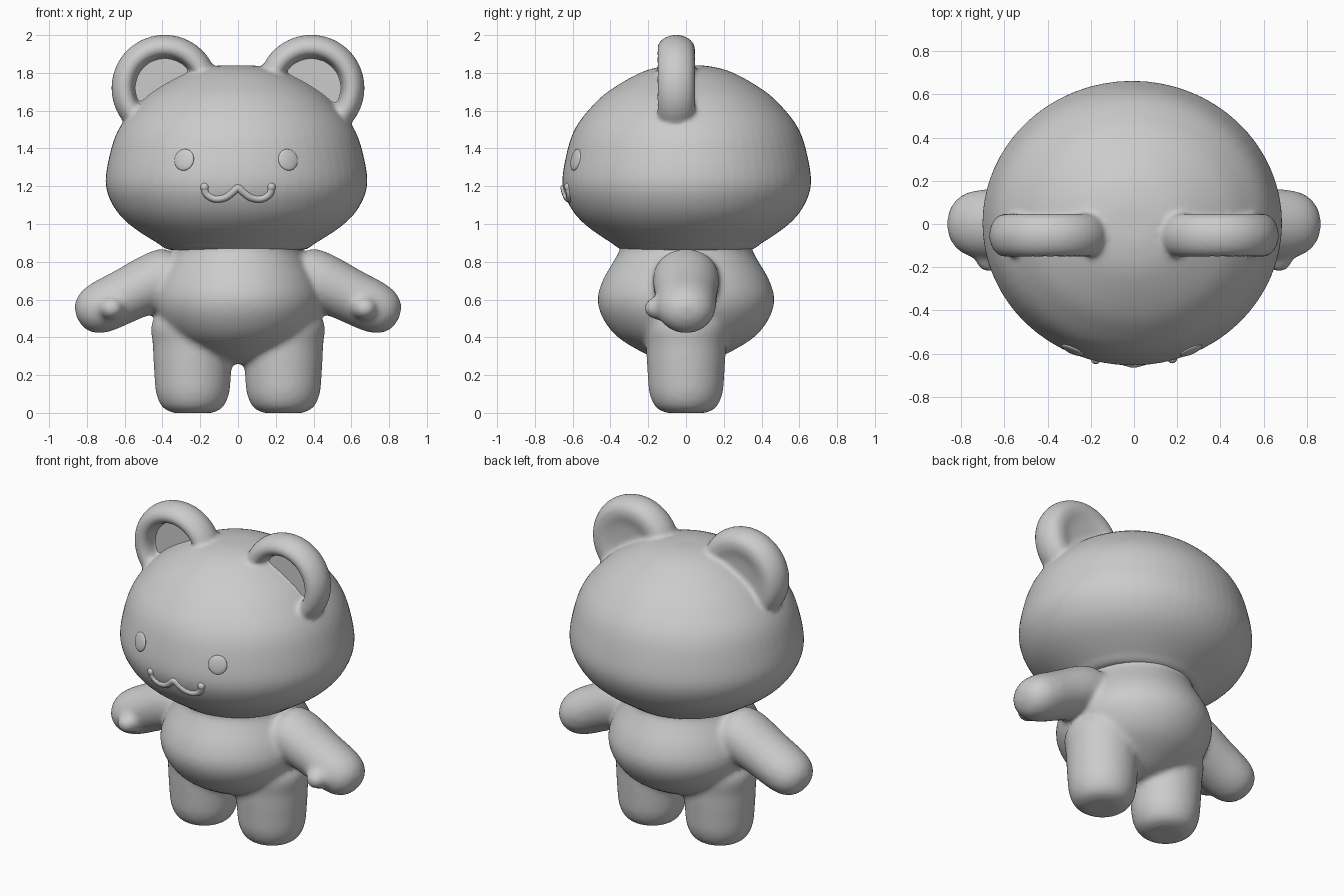
import bpy, bmesh, math
from mathutils import Vector, Matrix
from mathutils.bvhtree import BVHTree

cube = bpy.data.objects.get("Cube")
if cube:
    bpy.data.objects.remove(cube, do_unlink=True)

grey = bpy.data.materials.new("plain_grey")
grey.use_nodes = True
grey.diffuse_color = (0.6, 0.6, 0.6, 1)
grey.node_tree.nodes["Principled BSDF"].inputs["Base Color"].default_value = (0.6, 0.6, 0.6, 1)


def smooth_path(pts, steps=5):
    """Catmull-Rom curve through the given points."""
    p = [Vector(q) for q in pts]
    p = [p[0]] + p + [p[-1]]
    out = []
    for a, b, c, d in zip(p, p[1:], p[2:], p[3:]):
        for i in range(steps):
            t = i / steps
            out.append(0.5 * (2 * b + (c - a) * t + (2 * a - 5 * b + 4 * c - d) * t ** 2
                              + (3 * b - a - 3 * c + d) * t ** 3))
    return out + [p[-1]]


def lathe(bm, profile, matrix):
    """Add a surface of revolution (radius, height) to bm."""
    part = bmesh.new()
    verts = [part.verts.new((max(r, 0), 0, z)) for r, z in smooth_path(profile)]
    edges = [part.edges.new(pair) for pair in zip(verts, verts[1:])]
    bmesh.ops.spin(part, geom=verts + edges, cent=(0, 0, 0), axis=(0, 0, 1),
                   angle=math.tau, steps=64, use_merge=True)
    bmesh.ops.remove_doubles(part, verts=part.verts, dist=0.0005)
    part.transform(matrix)
    bmesh.ops.recalc_face_normals(part, faces=part.faces)
    mesh = bpy.data.meshes.new("part")
    part.to_mesh(mesh)
    part.free()
    bm.from_mesh(mesh)
    bpy.data.meshes.remove(mesh)


def finish(name, bm, voxel=0, relax=0):
    """Turn bm into an object, optionally fused into one soft skin."""
    for f in bm.faces:
        f.smooth = True
    mesh = bpy.data.meshes.new(name)
    bm.to_mesh(mesh)
    bm.free()
    mesh.materials.append(grey)
    obj = bpy.data.objects.new(name, mesh)
    bpy.context.collection.objects.link(obj)
    if voxel:
        fuse = obj.modifiers.new("fuse", 'REMESH')
        fuse.mode = 'VOXEL'
        fuse.voxel_size = voxel
        fuse.use_smooth_shade = True
        soft = obj.modifiers.new("soften", 'SMOOTH')
        soft.factor = 0.5
        soft.iterations = relax
    return obj


def place(x, y, z, sx=1, sy=1, sz=1):
    return Matrix.Translation((x, y, z)) @ Matrix.Diagonal((sx, sy, sz, 1))


# Profiles
head_profile = [(0, 1.84), (.12, 1.836), (.26, 1.8), (.44, 1.7), (.55, 1.6), (.625, 1.5),
                (.668, 1.38), (.693, 1.22), (.655, 1.1), (.57, 1.0), (.42, .9), (.33, .86), (0, .85)]
torso_profile = [(0, .26), (.1, .267), (.22, .315), (.36, .4), (.44, .5), (.468, .6),
                 (.442, .7), (.385, .8), (.352, .86), (.33, .93), (0, .95)]
leg_profile = [(0, 0), (.1, 0), (.16, .03), (.193, .1), (.203, .2), (.21, .35), (.205, .5), (0, .62)]
arm_profile = [(0, -.02), (.12, 0), (.152, .1), (.143, .3), (.137, .44), (.117, .52), (.07, .573), (0, .592)]
ear_profile = [(0, .03), (.12, .034), (.2, .048), (.255, .025), (.282, -.045), (.265, -.115),
               (.22, -.152), (.18, -.135), (.163, -.09), (.158, -.05), (.1, -.045), (0, -.045)]

# Head and ears, fused
bm = bmesh.new()
lathe(bm, head_profile, place(-.008, .004, 0, 1, .95, 1))
head_surface = BVHTree.FromBMesh(bm)
to_back = Matrix.Rotation(-math.pi / 2, 4, 'X')
for side in (-1, 1):
    lathe(bm, ear_profile, Matrix.Translation((side * .388, 0, 1.72)) @ to_back)
finish("head", bm, voxel=.014, relax=5)

# Ear linings, set inside the rims
for side, label in ((1, "left"), (-1, "right")):
    bm = bmesh.new()
    bmesh.ops.create_circle(bm, cap_ends=True, segments=48, radius=.175,
                            matrix=Matrix.Translation((side * .388, -.06, 1.72))
                            @ Matrix.Rotation(math.pi / 2, 4, 'X'))
    finish(label + "_ear_lining", bm)

# Torso, legs, arms and thumbs, fused
bm = bmesh.new()
lathe(bm, torso_profile, place(0, 0, 0, .95, 1, 1))
for side in (-1, 1):
    lathe(bm, leg_profile, place(side * .24, 0, 0))
    aim = Vector((side * .43, 0, -.21)).to_track_quat('Z', 'Y').to_matrix().to_4x4()
    lathe(bm, arm_profile, place(side * .32, 0, .755, 1, 1.15, 1) @ aim)
    bmesh.ops.create_uvsphere(bm, u_segments=24, v_segments=16, radius=1,
                              matrix=place(side * .67, -.13, .555, .07, .095, .065))
finish("body", bm, voxel=.016, relax=12)


def on_face(x, z):
    """Point and outward direction on the front of the head."""
    hit, normal, _, _ = head_surface.ray_cast(Vector((x, -2, z)), Vector((0, 1, 0)))
    return hit, (normal if normal.y < 0 else -normal)


# Eyes
for side, label in ((1, "left"), (-1, "right")):
    point, normal = on_face(side * .275 - .01, 1.34)
    bm = bmesh.new()
    bmesh.ops.create_uvsphere(bm, u_segments=32, v_segments=16, radius=1,
                              matrix=Matrix.Translation(point)
                              @ normal.to_track_quat('Z', 'Y').to_matrix().to_4x4()
                              @ Matrix.Diagonal((.056, .058, .014, 1)))
    finish(label + "_eye", bm)

# Mouth: a rounded tube following the face
half = [(.178, 1.195), (.168, 1.158), (.125, 1.132), (.07, 1.138), (.03, 1.165)]
path = smooth_path([(-x, z) for x, z in half] + [(0, 1.19)] + half[::-1])
curve = bpy.data.curves.new("mouth", 'CURVE')
curve.dimensions = '3D'
curve.bevel_depth = .02
curve.bevel_resolution = 4
curve.use_fill_caps = True
spline = curve.splines.new('POLY')
spline.points.add(len(path) - 1)
for sp, (x, z) in zip(spline.points, path):
    point, normal = on_face(x, z)
    sp.co = (*(point - normal * .006), 1)
curve.materials.append(grey)
mouth = bpy.data.objects.new("mouth", curve)
bpy.context.collection.objects.link(mouth)

# Rounded mouth corners
for side, label in ((1, "left"), (-1, "right")):
    point, normal = on_face(side * .178, 1.195)
    bm = bmesh.new()
    bmesh.ops.create_uvsphere(bm, u_segments=16, v_segments=12, radius=.023,
                              matrix=Matrix.Translation(point - normal * .006))
    finish(label + "_mouth_corner", bm)
